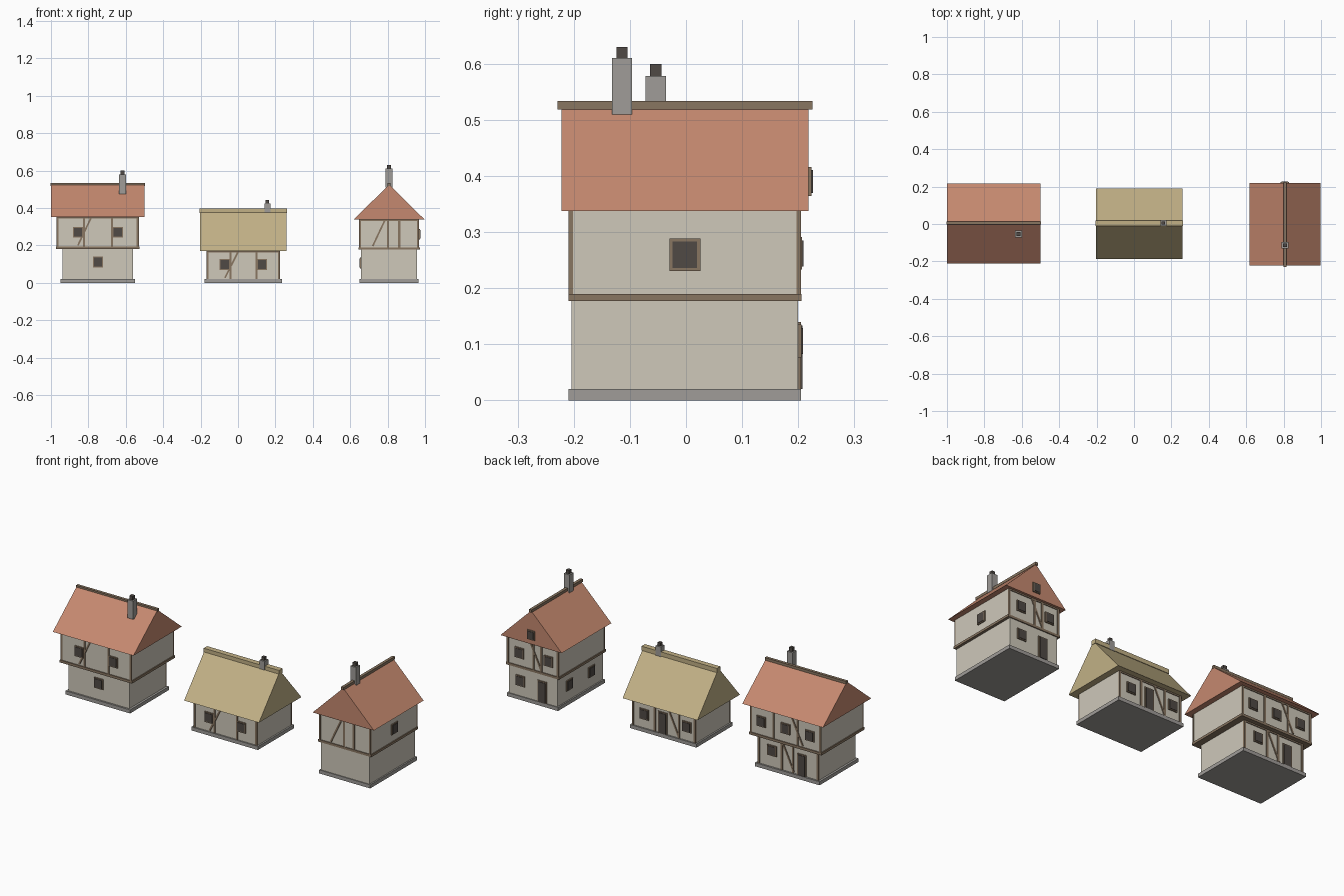
import bpy
from math import atan2, hypot
from mathutils import Vector

if "Cube" in bpy.data.objects:
    bpy.data.objects.remove(bpy.data.objects["Cube"])


def mat(name, c):
    m = bpy.data.materials.new(name)
    m.diffuse_color = (*c, 1)
    m.use_nodes = True
    m.node_tree.nodes["Principled BSDF"].inputs["Base Color"].default_value = m.diffuse_color
    return m


WALL = mat("plaster", (.62, .58, .49))
TIMBER = mat("timber", (.25, .18, .12))
TILE = mat("tile", (.56, .25, .16))
THATCH = mat("thatch", (.54, .44, .24))
DARK = mat("dark", (.08, .068, .06))
STONE = mat("stone", (.35, .335, .315))


def mesh(name, verts, faces, m):
    me = bpy.data.meshes.new(name)
    me.from_pydata(verts, [], faces)
    me.materials.append(m)
    ob = bpy.data.objects.new(name, me)
    bpy.context.collection.objects.link(ob)
    return ob


def box(name, x0, x1, y0, y1, z0, z1, m):
    v = [(x, y, z) for z in (z0, z1) for x, y in ((x0, y0), (x1, y0), (x1, y1), (x0, y1))]
    f = [(3, 2, 1, 0), (4, 5, 6, 7), (0, 1, 5, 4), (1, 2, 6, 5), (2, 3, 7, 6), (3, 0, 4, 7)]
    return mesh(name, v, f, m)


def block(name, cx, cy, hx, hy, z0, z1, m):
    return box(name, cx - hx, cx + hx, cy - hy, cy + hy, z0, z1, m)


def roof(name, cx, cy, hx, hy, z0, z1, m, along_x):
    # solid gabled prism
    if along_x:
        v = [(cx + s * hx, cy + y, z) for s in (-1, 1) for y, z in ((-hy, z0), (hy, z0), (0, z1))]
        f = [(0, 2, 1), (3, 4, 5), (0, 1, 4, 3), (1, 2, 5, 4), (2, 0, 3, 5)]
    else:
        v = [(cx + x, cy + s * hy, z) for s in (-1, 1) for x, z in ((-hx, z0), (hx, z0), (0, z1))]
        f = [(0, 1, 2), (3, 5, 4), (0, 3, 4, 1), (1, 4, 5, 2), (2, 5, 3, 0)]
    return mesh(name, v, f, m)


def panel(name, axis, sign, face, u, z, w, h, out, m):
    # shallow plate standing out from a wall at plane `face`
    a, b = sorted((face - sign * .004, face + sign * out))
    if axis == "y":
        return box(name, u - w / 2, u + w / 2, a, b, z - h / 2, z + h / 2, m)
    return box(name, a, b, u - w / 2, u + w / 2, z - h / 2, z + h / 2, m)


def window(axis, sign, face, u, z, w=.055, h=.058):
    panel("window_frame", axis, sign, face, u, z, w, h, .006, TIMBER)
    panel("window_pane", axis, sign, face, u, z, w - .011, h - .011, .0085, DARK)


def door(face, u, h=.12, w=.056):
    panel("door_frame", "y", 1, face, u, .02 + h / 2, w, h, .005, TIMBER)
    panel("door_leaf", "y", 1, face, u, .02 + (h - .006) / 2, w - .014, h - .006, .008, DARK)


def timbers(sign, face, x0, x1, z0, z1, posts, brace):
    # corner posts, studs, wall plate and diagonal brace on a front or back wall
    for x in [x0 + .005, x1 - .005] + posts:
        panel("post", "y", sign, face, x, (z0 + z1) / 2, .011, z1 - z0, .004, TIMBER)
    panel("wall_plate", "y", sign, face, (x0 + x1) / 2, z1 - .004, x1 - x0, .008, .004, TIMBER)
    bx0, bx1 = brace
    dx, dz = bx1 - bx0, z1 - z0 - .012
    ob = block("brace", 0, 0, .0045, .0042, -hypot(dx, dz) / 2, hypot(dx, dz) / 2, TIMBER)
    ob.rotation_euler.y = atan2(dx, dz)
    ob.location = Vector(((bx0 + bx1) / 2, face, (z0 + z1) / 2))


def chimney(x, y, z0, z1, z2, h=.018):
    block("chimney", x, y, h, h, z0, z1, STONE)
    block("chimney_pot", x, y, h * .55, h * .55, z1, z2, DARK)


# left house: two storeys, ridge along x
ax, ay = -.75, .002
block("plinth", ax, ay, .2, .172, 0, .02, STONE)
block("ground_floor", ax, ay, .188, .162, .02, .18, WALL)
block("jetty_beam", ax, ay, .224, .19, .18, .194, TIMBER)
block("upper_floor", ax, ay, .219, .185, .194, .354, WALL)
roof("roof", ax, ay, .25, .214, .353, .528, TILE, True)
block("ridge", ax, ay + .003, .252, .008, .518, .534, TIMBER)
chimney(-.618, -.054, .476, .578, .6)
f, b, gf, gb = ay - .185, ay + .185, ay - .162, ay + .162
timbers(-1, f, -.969, -.531, .194, .353, [-.823, -.674], (-.856, -.786))
timbers(1, b, -.969, -.531, .194, .353, [-.823, -.674], (-.856, -.786))
timbers(1, gb, -.938, -.562, .02, .18, [-.78, -.71], (-.785, -.715))
for x in (-.855, -.643):
    window("y", -1, f, x, .27)
for x in (-.9, -.75, -.6):
    window("y", 1, b, x, .27)
window("y", -1, gf, -.749, .112)
window("y", 1, gb, -.65, .112)
door(gb, -.835)

# middle cottage: one storey, thatched
bx, by = .028, .002
block("plinth", bx, by, .206, .16, 0, .02, STONE)
block("ground_floor", bx, by, .197, .152, .02, .172, WALL)
roof("thatch_roof", bx, by, .232, .188, .171, .39, THATCH, True)
block("thatch_ridge", bx, by + .003, .234, .015, .373, .397, THATCH)
chimney(.157, .005, .37, .424, .442, .016)
f, b = by - .152, by + .152
timbers(-1, f, -.169, .225, .02, .171, [-.04, .1], (-.07, 0))
timbers(1, b, -.169, .225, .02, .171, [-.065, .085], (-.065, 0))
for x in (-.071, .128):
    window("y", -1, f, x, .098)
for x in (-.115, .15):
    window("y", 1, b, x, .098)
door(b, .035)

# right house: two storeys, ridge along y
cx, cy = .808, -.002
block("plinth", cx, cy, .158, .207, 0, .02, STONE)
block("ground_floor", cx, cy, .15, .202, .02, .178, WALL)
block("jetty_beam", cx, cy, .165, .2075, .177, .19, TIMBER)
block("upper_floor", cx, cy, .16, .203, .19, .34, WALL)
roof("roof", cx, cy, .19, .22, .338, .525, TILE, False)
block("ridge", cx, cy, .008, .227, .519, .534, TIMBER)
chimney(.807, -.114, .51, .61, .63)
f, b, gb = cy - .203, cy + .203, cy + .202
timbers(-1, f, .648, .968, .19, .338, [.803, .862], (.72, .784))
timbers(1, b, .648, .968, .19, .338, [.803, .755], (.755, .82))
for x in (.71, .89):
    window("y", 1, b, x, .262)
window("y", 1, gb, .885, .106)
door(gb, .75)
window("y", 1, cy + .22, .806, .39, .045, .052)
window("x", 1, cx + .16, cy, .26)
for y in (-.1, .096):
    window("x", -1, cx - .15, y, .106)
